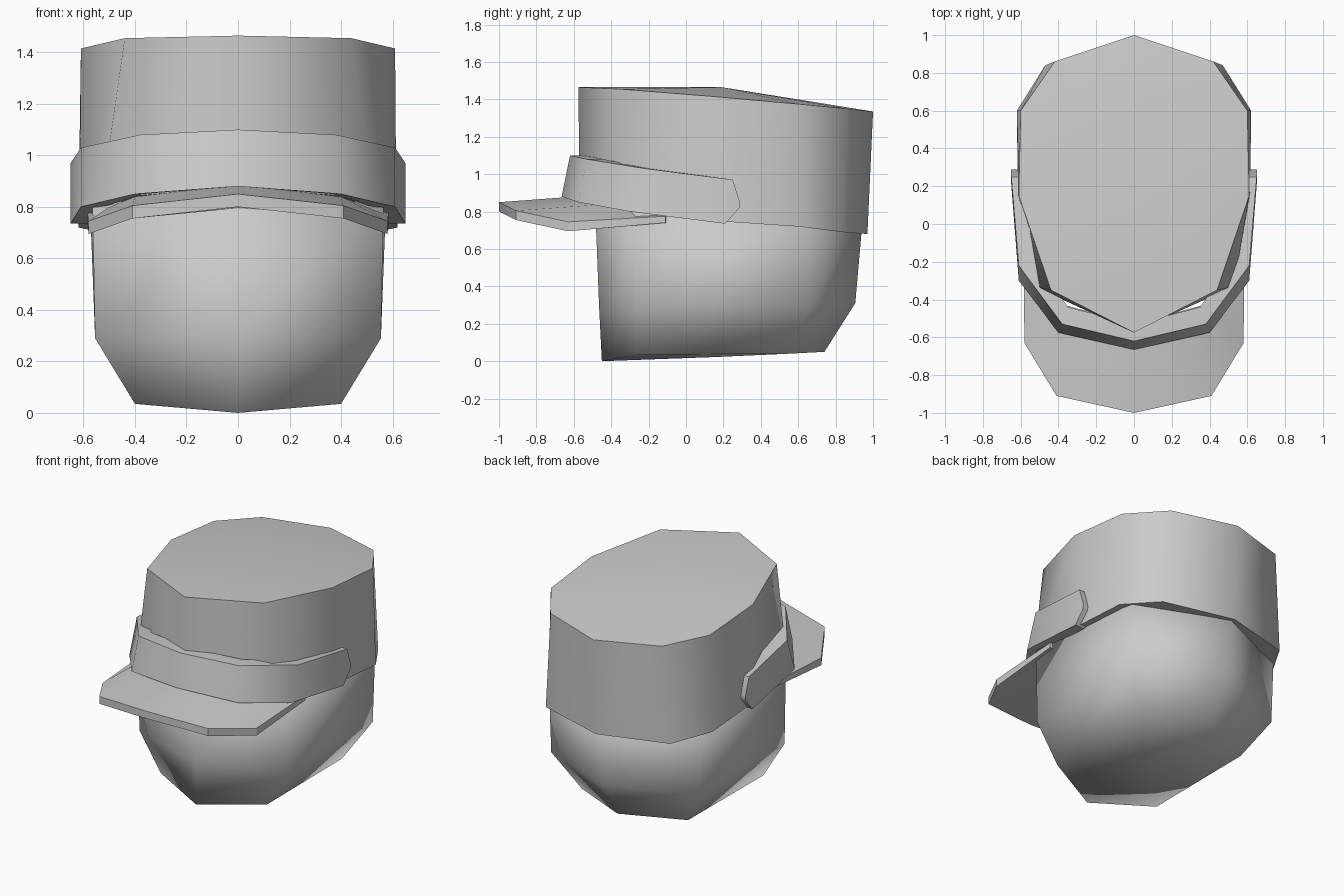
import bpy
from math import radians

if "Cube" in bpy.data.objects:
    bpy.data.objects.remove(bpy.data.objects["Cube"], do_unlink=True)

GREY = (0.6, 0.6, 0.6, 1)
mat = bpy.data.materials.new("plain grey")
mat.use_nodes = True
mat.diffuse_color = GREY
mat.node_tree.nodes["Principled BSDF"].inputs["Base Color"].default_value = GREY


def flip(p):
    return (-p[0], p[1], p[2])


def full_ring(half):
    """Close a front-to-back half outline into a symmetric ring."""
    return half + [flip(p) for p in half[-2:0:-1]]


def make(name, verts, faces, angle):
    mesh = bpy.data.meshes.new(name)
    mesh.from_pydata(verts, [], faces)
    obj = bpy.data.objects.new(name, mesh)
    bpy.context.collection.objects.link(obj)
    mesh.materials.append(mat)
    bpy.ops.object.select_all(action='DESELECT')
    obj.select_set(True)
    bpy.context.view_layer.objects.active = obj
    bpy.ops.object.mode_set(mode='EDIT')
    bpy.ops.mesh.select_all(action='SELECT')
    bpy.ops.mesh.normals_make_consistent(inside=False)
    bpy.ops.object.mode_set(mode='OBJECT')
    if angle is None:
        bpy.ops.object.shade_smooth()
    else:
        bpy.ops.object.shade_smooth_by_angle(angle=radians(angle))
    return obj


def bridge(a, b, n):
    """Quads between two rings of n vertices starting at a and b."""
    return [(a + i, a + (i + 1) % n, b + (i + 1) % n, b + i) for i in range(n)]


def shell(name, halves, low, high, angle):
    """Stack rings from bottom to top, closed by fans to two centre points."""
    rings = [full_ring(h) for h in halves]
    n = len(rings[0])
    verts = [p for r in rings for p in r] + [low, high]
    faces = []
    for k in range(len(rings) - 1):
        faces += bridge(k * n, k * n + n, n)
    last, c = (len(rings) - 1) * n, len(verts) - 2
    for i in range(n):
        j = (i + 1) % n
        faces += [(c, j, i), (c + 1, last + i, last + j)]
    return make(name, verts, faces, angle)


def sweep(name, half, angle):
    """Join four-sided sections, mirrored about the centre one."""
    cols = [[flip(p) for p in s] for s in half[:0:-1]] + half
    verts = [p for s in cols for p in s]
    faces = []
    for k in range(len(cols) - 1):
        faces += bridge(4 * k, 4 * k + 4, 4)
    e = len(verts) - 4
    faces += [(0, 1, 2, 3), (e + 3, e + 2, e + 1, e)]
    return make(name, verts, faces, angle)


# Head: tapered six-sided block with a keeled jaw
shell("head", [
    [(0, -.45, 0), (.40, -.26, .035), (.40, .55, .04), (0, .74, .05)],
    [(0, -.465, .3), (.555, -.27, .29), (.555, .66, .29), (0, .905, .31)],
    [(0, -.485, .82), (.565, -.27, .82), (.575, .66, .82), (0, .95, .82)],
], (0, .15, .022), (0, .2, .82), None)

# Cap crown: ten-sided, sloping down to the back
shell("cap_crown", [
    [(0, -.57, .88), (.53, -.33, .83), (.615, .15, .75),
     (.62, .60, .72), (.47, .84, .69), (0, .97, .68)],
    [(0, -.575, 1.465), (.44, -.35, 1.455), (.61, .15, 1.415),
     (.60, .60, 1.375), (.42, .86, 1.35), (0, 1, 1.335)],
], (0, .2, .79), (0, .19, 1.465), 60)


# Cap band: strap around the front, pointed at both ends
def strap(top, bottom, dx, dy):
    inner = [(p[0] - dx, p[1] + dy, p[2]) for p in (bottom, top)]
    return [top, bottom] + inner


sweep("cap_band", [
    strap((0, -.62, 1.10), (0, -.665, .88), 0, .09),
    strap((.38, -.53, 1.08), (.40, -.575, .85), .03, .09),
    strap((.61, -.22, 1.03), (.61, -.30, .80), .09, .03),
    strap((.65, .25, .97), (.65, .21, .735), .07, 0),
    strap((.65, .288, .85), (.65, .285, .82), .07, 0),
], 50)


# Visor: thin curved plate projecting forward
def plate(outer, inner, edge, root):
    return [outer, (*outer[:2], outer[2] - edge),
            (*inner[:2], inner[2] - root), inner]


sweep("visor", [
    plate((0, -1, .85), (0, -.53, .885), .05, .09),
    plate((.41, -.91, .805), (.40, -.42, .84), .05, .07),
    plate((.58, -.63, .745), (.50, -.25, .80), .05, .06),
    plate((.585, -.11, .775), (.50, -.10, .78), .035, .04),
], 30)
